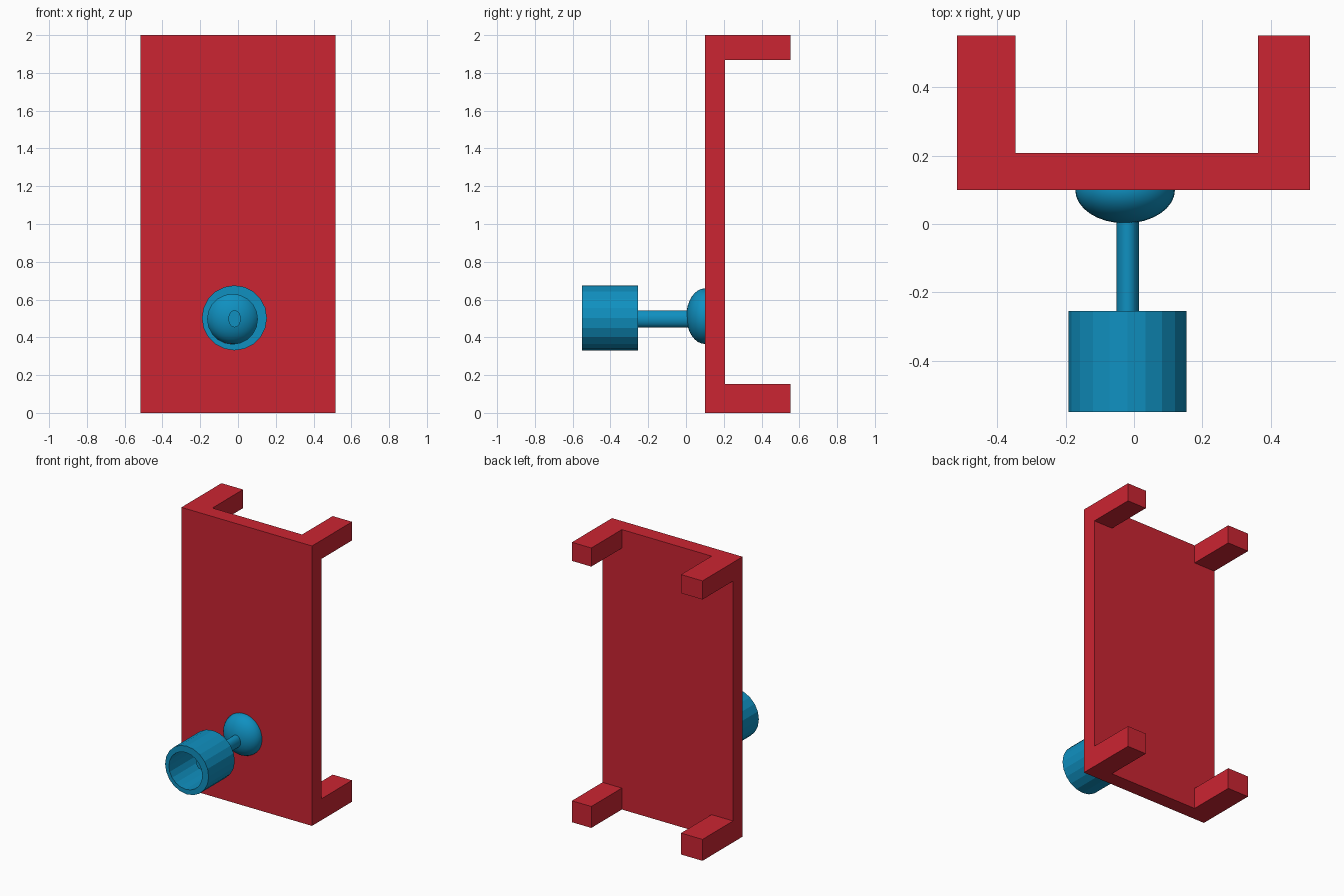
import bpy, bmesh, math

if "Cube" in bpy.data.objects:
    bpy.data.objects.remove(bpy.data.objects["Cube"])


def material(name, color):
    m = bpy.data.materials.new(name)
    m.diffuse_color = (*color, 1)
    m.use_nodes = True
    m.node_tree.nodes["Principled BSDF"].inputs["Base Color"].default_value = m.diffuse_color
    return m


RED = material("red", (0.6, 0.018, 0.032))
BLUE = material("blue", (0.005, 0.28, 0.53))


def finish(bm, name, mat, smooth=False):
    bmesh.ops.recalc_face_normals(bm, faces=bm.faces)
    mesh = bpy.data.meshes.new(name)
    bm.to_mesh(mesh)
    bm.free()
    for p in mesh.polygons:
        p.use_smooth = smooth
    obj = bpy.data.objects.new(name, mesh)
    obj.data.materials.append(mat)
    bpy.context.collection.objects.link(obj)
    return obj


def ring(bm, cx, y, cz, rx, rz, sides):
    step = 2 * math.pi / sides
    return [bm.verts.new((cx + rx * math.sin(i * step), y, cz + rz * math.cos(i * step)))
            for i in range(sides)]


def bridge(bm, a, b):
    n = len(a)
    for i in range(n):
        bm.faces.new((a[i], a[(i + 1) % n], b[(i + 1) % n], b[i]))


# Back plate with four corner legs, extruded from a 3 x 3 layout
FRONT, BACK, TIP = 0.10, 0.207, 0.552
xs = (-0.517, -0.347, 0.362, 0.515)
zs = (0.0, 0.153, 1.867, 2.0)
bm = bmesh.new()
grid = [[bm.verts.new((x, FRONT, z)) for x in xs] for z in zs]
for r in range(3):
    for c in range(3):
        bm.faces.new((grid[r][c], grid[r][c + 1], grid[r + 1][c + 1], grid[r + 1][c]))


def extrude(faces, dy, keep):
    res = bmesh.ops.extrude_face_region(bm, geom=faces, use_keep_orig=keep)["geom"]
    verts = [g for g in res if isinstance(g, bmesh.types.BMVert)]
    bmesh.ops.translate(bm, verts=verts, vec=(0, dy, 0))
    return [g for g in res if isinstance(g, bmesh.types.BMFace)]


back_faces = extrude(bm.faces[:], BACK - FRONT, True)
for f in back_faces:
    c = f.calc_center_median()
    if abs(c.x) > 0.4 and abs(c.z - 1) > 0.9:
        extrude([f], TIP - BACK, False)
bmesh.ops.recalc_face_normals(bm, faces=bm.faces)
bmesh.ops.dissolve_limit(bm, angle_limit=0.01, verts=bm.verts[:], edges=bm.edges[:])
finish(bm, "plate_with_legs", RED)

# Open tube at the front, bore slightly off centre
bm = bmesh.new()
outer = (-0.019, 0.503, 0.172)
inner = (-0.029, 0.496, 0.132)
loops = [ring(bm, cx, y, cz, r, r, 20)
         for (cx, cz, r), y in ((outer, -0.55), (outer, -0.255), (inner, -0.255), (inner, -0.55))]
for i in range(4):
    bridge(bm, loops[i], loops[(i + 1) % 4])
finish(bm, "tube", BLUE)

# Oval rod
bm = bmesh.new()
ends = [ring(bm, -0.018, y, 0.498, 0.033, 0.045, 24) for y in (-0.40, 0.05)]
bridge(bm, *ends)
for e in ends:
    bm.faces.new(e)
rod = finish(bm, "rod", BLUE)
bpy.context.view_layer.objects.active = rod
rod.select_set(True)
bpy.ops.object.shade_smooth_by_angle(angle=math.radians(30))

# Flattened dome on the plate
bm = bmesh.new()
bmesh.ops.create_uvsphere(bm, u_segments=32, v_segments=16, radius=1)
bmesh.ops.scale(bm, vec=(0.146, 0.098, 0.147), verts=bm.verts)
dome = finish(bm, "dome", BLUE, True)
dome.location = (-0.026, FRONT, 0.512)
